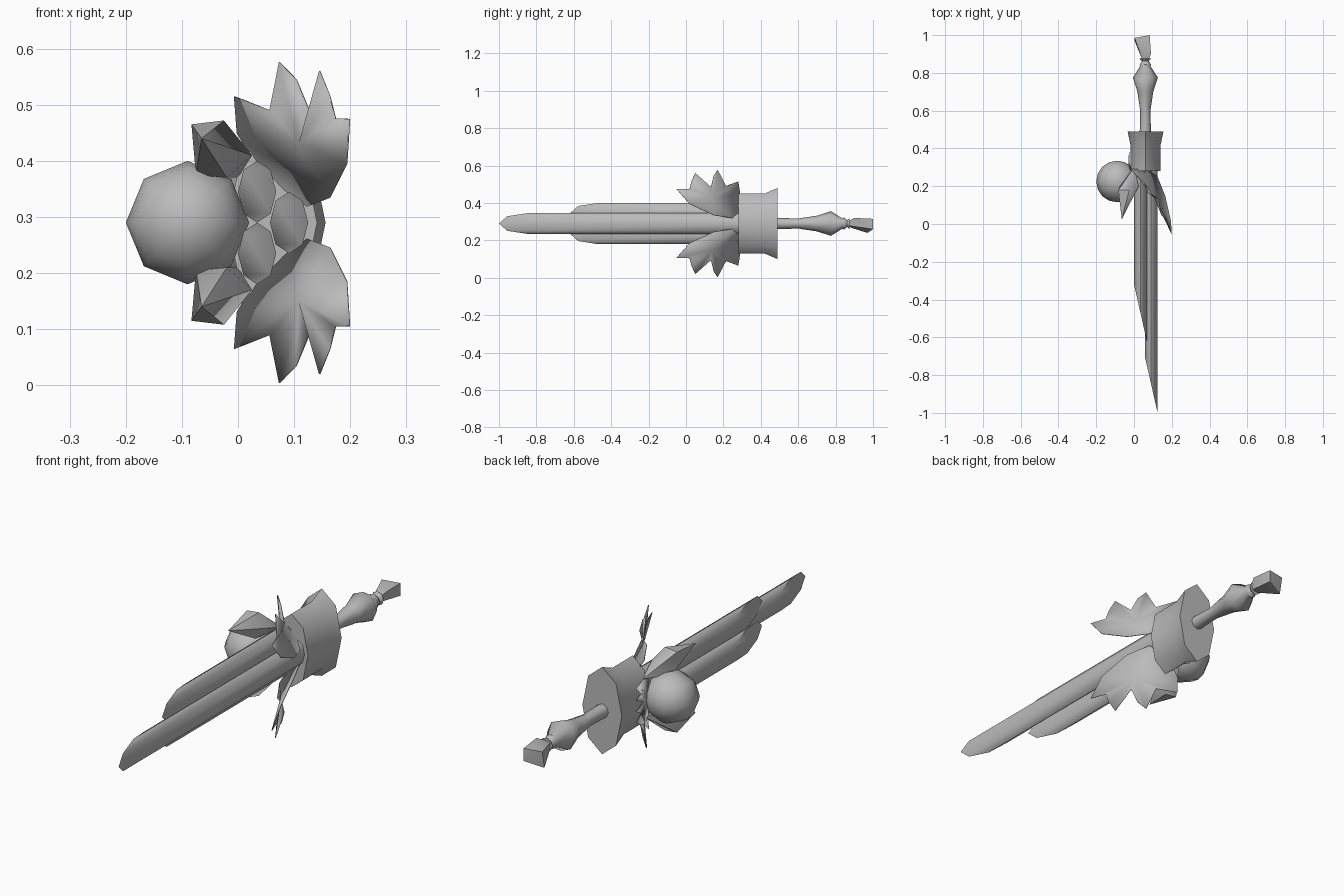
import bpy, bmesh, math
from mathutils import Matrix, Vector

if "Cube" in bpy.data.objects:
    bpy.data.objects.remove(bpy.data.objects["Cube"], do_unlink=True)

MID = 0.29  # height of the mirror plane

grey = bpy.data.materials.new("plain grey")
grey.use_nodes = True
grey.diffuse_color = (0.5, 0.5, 0.5, 1)
grey.node_tree.nodes["Principled BSDF"].inputs["Base Color"].default_value = (0.5, 0.5, 0.5, 1)


def finish(name, bm, angle=50):
    bmesh.ops.recalc_face_normals(bm, faces=bm.faces)
    mesh = bpy.data.meshes.new(name)
    bm.to_mesh(mesh)
    bm.free()
    mesh.materials.append(grey)
    obj = bpy.data.objects.new(name, mesh)
    bpy.context.collection.objects.link(obj)
    bpy.ops.object.select_all(action='DESELECT')
    obj.select_set(True)
    bpy.context.view_layer.objects.active = obj
    bpy.ops.object.shade_smooth_by_angle(angle=math.radians(angle))
    return obj


def loft(name, x, z, sections, slant=0.0):
    """Closed eight-sided body along y; sections are (y, x radius, z radius)."""
    bm = bmesh.new()
    rings = []
    for i, (y, rx, rz) in enumerate(sections):
        lean = slant if i == 0 else 0
        turns = [k * math.tau / 8 for k in range(8)]
        rings.append([bm.verts.new((x + rx * math.cos(a), y - lean * math.cos(a),
                                    z + rz * math.sin(a))) for a in turns])
    for a, b in zip(rings, rings[1:]):
        for k in range(8):
            j = (k + 1) % 8
            bm.faces.new((a[k], a[j], b[j], b[k]))
    bm.faces.new(rings[0])
    bm.faces.new(rings[-1])
    return finish(name, bm)


def hull(name, points, angle=50):
    bm = bmesh.new()
    for p in points:
        bm.verts.new(p)
    bmesh.ops.convex_hull(bm, input=bm.verts)
    return finish(name, bm, angle)


def fan(name, centre, outline):
    """Thin leaf: an outline joined to a raised centre point."""
    bm = bmesh.new()
    c = bm.verts.new(centre)
    rim = [bm.verts.new(p) for p in outline]
    for a, b in zip(rim, rim[1:] + rim[:1]):
        bm.faces.new((c, a, b))
    obj = finish(name, bm)
    mod = obj.modifiers.new("thickness", 'SOLIDIFY')
    mod.thickness = 0.003
    return obj


def flip(points, side):
    return [(x, y, MID + side * (z - MID)) for x, y, z in points]


# Three slant-cut tubes
loft("long_tube", 0.091, MID, [(-0.85, 0.034, 0.055), (0.3, 0.034, 0.055)], 0.15)
for side, label in ((1, "upper"), (-1, "lower")):
    loft(label + "_tube", 0.034, MID + side * 0.055,
         [(-0.47, 0.034, 0.055), (0.3, 0.034, 0.055)], 0.15)

# Flared collar and turned handle
loft("collar", 0.061, MID, [(0.28, 0.08, 0.16), (0.42, 0.08, 0.16), (0.49, 0.095, 0.19)])
loft("handle", 0.06, MID, [(0.48, 0.03, 0.03), (0.6, 0.027, 0.027), (0.7, 0.042, 0.042),
                           (0.775, 0.066, 0.066), (0.835, 0.028, 0.028), (0.845, 0.03, 0.032),
                           (0.862, 0.018, 0.018), (0.875, 0.03, 0.03)])
hull("handle_tip", [(0.047, 0.862, 0.28), (0.047, 0.862, 0.3), (0.073, 0.862, 0.28),
                    (0.073, 0.862, 0.3), (0.09, 0.9, 0.32), (0.05, 0.89, 0.265),
                    (0.003, 0.985, 0.315), (0.003, 0.97, 0.24),
                    (0.083, 1.0, 0.315), (0.083, 1.0, 0.26)], 30)

# Round berry on the right side
bm = bmesh.new()
bmesh.ops.create_uvsphere(bm, u_segments=8, v_segments=8, radius=0.11,
                          matrix=Matrix.Translation(Vector((-0.09, 0.225, MID)))
                          @ Matrix.Rotation(math.pi / 2, 4, 'X'))
finish("berry", bm, 60)

# Mirrored pods and broad pointed leaves
pod = [(0.0, 0.3, 0.37), (0.025, 0.2, 0.41), (-0.025, 0.18, 0.472), (-0.083, 0.18, 0.465),
       (-0.075, 0.2, 0.375), (-0.02, 0.15, 0.37), (-0.065, 0.025, 0.44)]
leaf = [(0.03, 0.29, 0.4), (0.0, 0.29, 0.45), (-0.005, 0.28, 0.515), (0.058, 0.215, 0.49),
        (0.075, 0.17, 0.576), (0.105, 0.15, 0.545), (0.13, 0.135, 0.485), (0.147, 0.05, 0.56),
        (0.165, 0.03, 0.515), (0.175, 0.02, 0.475), (0.2, -0.05, 0.475), (0.195, 0.02, 0.395),
        (0.165, 0.15, 0.335), (0.125, 0.25, 0.32), (0.09, 0.28, 0.345)]
for side, label in ((1, "upper"), (-1, "lower")):
    hull(label + "_pod", flip(pod, side))
    fan(label + "_leaf", flip([(0.11, 0.14, 0.43)], side)[0], flip(leaf, side))

# Small jagged frill behind the berry
teeth = [(-0.027, 0.38 if k % 2 else 0.33, MID + (k - 4) * 0.025) for k in range(9)]
fan("frill", (-0.03, 0.31, MID), [(-0.015, 0.28, MID - 0.08)] + teeth + [(-0.015, 0.28, MID + 0.08)])
